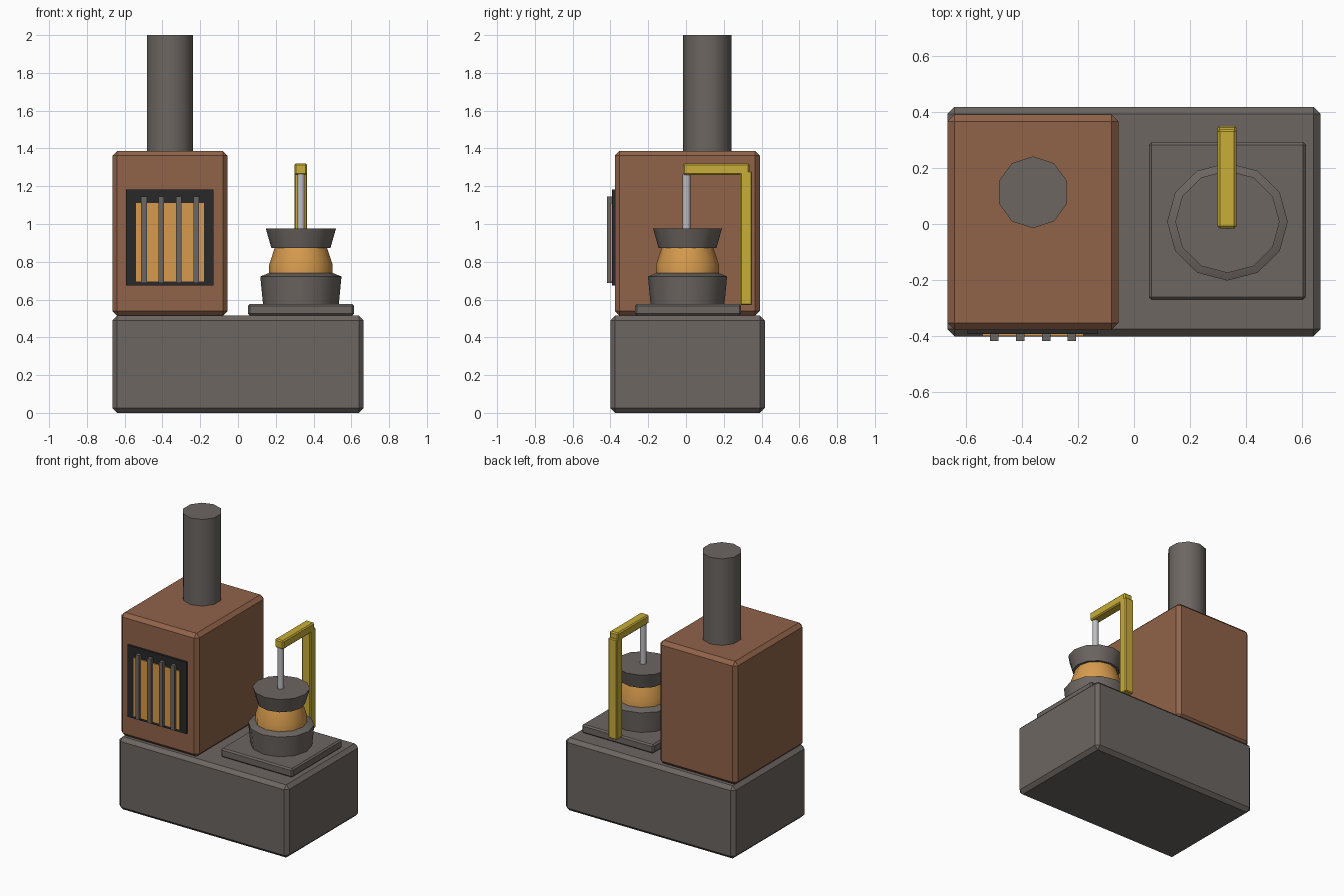
import bpy, bmesh, math

if "Cube" in bpy.data.objects:
    bpy.data.objects.remove(bpy.data.objects["Cube"])


def material(name, rgb):
    m = bpy.data.materials.new(name)
    m.diffuse_color = (*rgb, 1)
    m.use_nodes = True
    m.node_tree.nodes["Principled BSDF"].inputs["Base Color"].default_value = m.diffuse_color
    return m


STONE = material("stone_grey", (0.15, 0.133, 0.12))
BRICK = material("brick_brown", (0.28, 0.125, 0.068))
GLOW = material("glowing_orange", (0.68, 0.33, 0.075))
IRON = material("dark_iron", (0.022, 0.022, 0.022))
BRASS = material("brass_yellow", (0.58, 0.42, 0.04))
STEEL = material("pale_steel", (0.52, 0.52, 0.55))


def finish(bm, name, mat):
    bmesh.ops.recalc_face_normals(bm, faces=bm.faces)
    me = bpy.data.meshes.new(name)
    bm.to_mesh(me)
    bm.free()
    me.materials.append(mat)
    ob = bpy.data.objects.new(name, me)
    bpy.context.collection.objects.link(ob)
    return ob


def box(name, mat, x, y, z, chamfer=0.0):
    """Box from (min, max) ranges, with optional single-cut chamfers."""
    bm = bmesh.new()
    bmesh.ops.create_cube(bm, size=1)
    for v in bm.verts:
        v.co = [lo + (hi - lo) * (c + 0.5) for c, (lo, hi) in zip(v.co, (x, y, z))]
    if chamfer:
        bmesh.ops.bevel(bm, geom=bm.edges[:], offset=chamfer, segments=1,
                        affect='EDGES', profile=0.5)
    return finish(bm, name, mat)


def lathe(name, mat, centre, profile, sides, squash=1.0):
    """Closed turned part from (radius, z) points; first corner faces +y."""
    bm = bmesh.new()
    rings = []
    for r, z in profile:
        ring = []
        for i in range(sides):
            a = 2 * math.pi * i / sides
            ring.append(bm.verts.new((centre[0] + r * math.sin(a),
                                      centre[1] + r * squash * math.cos(a), z)))
        rings.append(ring)
    for a, b in zip(rings, rings[1:]):
        for i in range(sides):
            j = (i + 1) % sides
            bm.faces.new((a[i], a[j], b[j], b[i]))
    bm.faces.new(rings[0])
    bm.faces.new(rings[-1])
    ob = finish(bm, name, mat)
    bpy.ops.object.select_all(action='DESELECT')
    ob.select_set(True)
    bpy.context.view_layer.objects.active = ob
    bpy.ops.object.shade_smooth_by_angle(angle=math.radians(40))
    return ob


# Stone base and brick furnace with chimney
box("base", STONE, (-0.665, 0.665), (-0.40, 0.417), (0, 0.515), 0.025)
box("furnace", BRICK, (-0.665, -0.055), (-0.377, 0.391), (0.515, 1.387), 0.025)
lathe("chimney", STONE, (-0.36, 0.113), [(0.128, 1.37), (0.128, 2.0)], 10)

# Furnace window: frame, glowing pane, bars
box("window_frame", IRON, (-0.593, -0.13), (-0.392, -0.36), (0.675, 1.183))
box("window_glow", GLOW, (-0.54, -0.18), (-0.399, -0.391), (0.695, 1.11))
for i in range(4):
    cx = -0.498 + i * 0.0923
    box(f"window_bar_{i + 1}", STONE, (cx - 0.015, cx + 0.015),
        (-0.417, -0.391), (0.688, 1.146))

# Press: plate, pot, glowing filling, lid
box("press_plate", STONE, (0.053, 0.613), (-0.27, 0.292), (0.515, 0.577), 0.01)
C = (0.333, 0.008)
lathe("pot", STONE, C, [(0.2, 0.57), (0.215, 0.722), (0.17, 0.74)], 12, 0.975)
lathe("molten_filling", GLOW, C, [(0.168, 0.73), (0.168, 0.785), (0.138, 0.876)], 12, 0.99)
lathe("pot_lid", STONE, C, [(0.156, 0.872), (0.186, 0.976)], 12, 0.98)

# Press rod and bent brass arm
lathe("press_rod", STEEL, (0.333, 0.003), [(0.021, 0.97), (0.021, 1.265)], 10)
box("arm_post", BRASS, (0.298, 0.365), (0.287, 0.35), (0.57, 1.28), 0.006)
box("arm_beam", BRASS, (0.298, 0.365), (-0.016, 0.337), (1.26, 1.321), 0.008)
